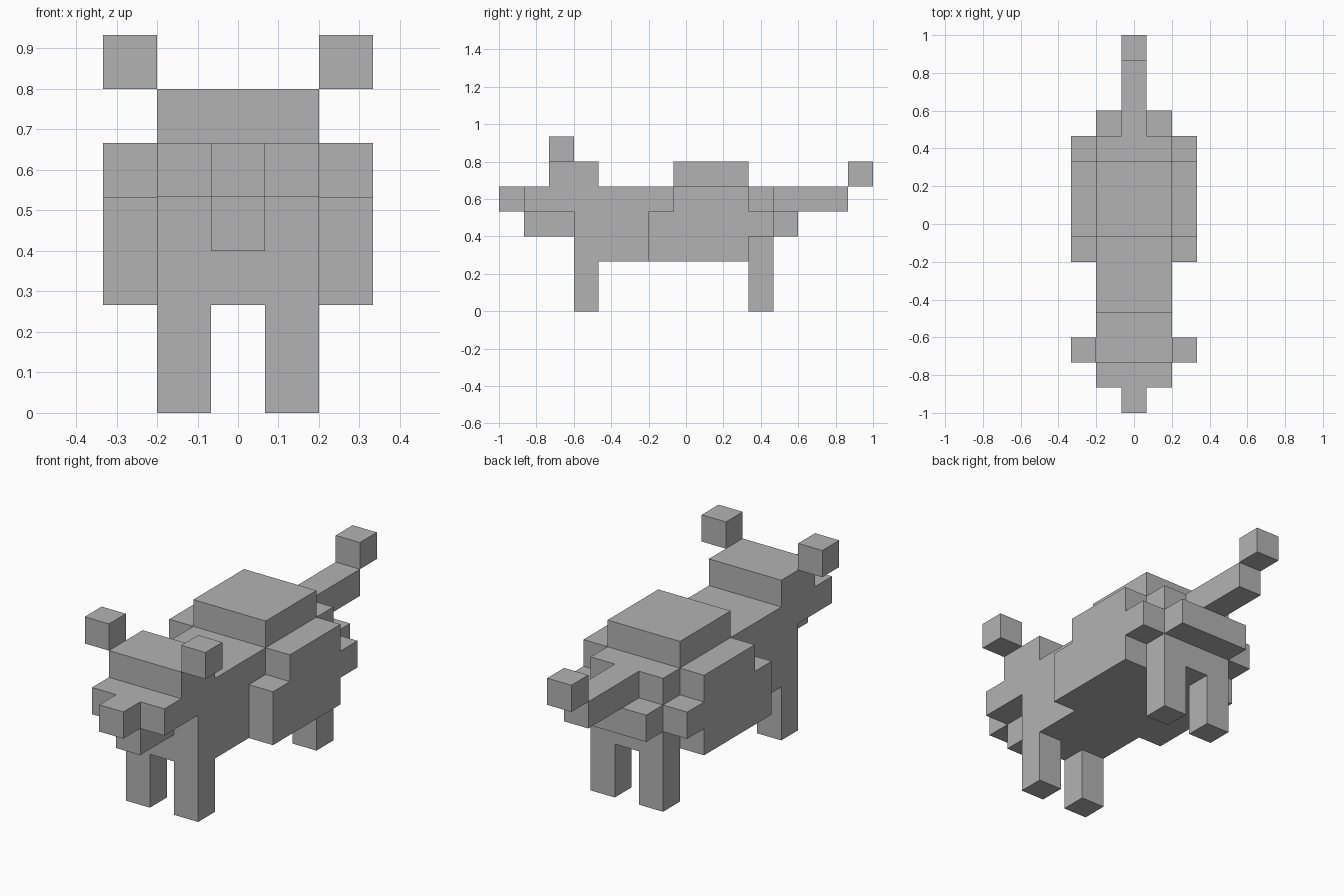
import bpy
import bmesh

cube = bpy.data.objects.get("Cube")
if cube:
    bpy.data.objects.remove(cube, do_unlink=True)

U = 2 / 15            # edge of one block
MID_X, MID_Y = 2.5, 7.5

grey = bpy.data.materials.new("plain grey")
grey.use_nodes = True
GREY = (0.45, 0.45, 0.45, 1)
grey.diffuse_color = GREY
grey.node_tree.nodes["Principled BSDF"].inputs["Base Color"].default_value = GREY


def slab(name, x0, x1, profile):
    """Extrude a (y, z) outline, in blocks, from x0 to x1."""
    bm = bmesh.new()
    verts = [bm.verts.new(((x0 - MID_X) * U, (y - MID_Y) * U, z * U)) for y, z in profile]
    face = bm.faces.new(verts)
    new = bmesh.ops.extrude_face_region(bm, geom=[face])["geom"]
    moved = [v for v in new if isinstance(v, bmesh.types.BMVert)]
    bmesh.ops.translate(bm, verts=moved, vec=((x1 - x0) * U, 0, 0))
    bmesh.ops.recalc_face_normals(bm, faces=bm.faces)
    mesh = bpy.data.meshes.new(name)
    bm.to_mesh(mesh)
    bm.free()
    mesh.materials.append(grey)
    obj = bpy.data.objects.new(name, mesh)
    bpy.context.collection.objects.link(obj)
    return obj


def block(name, x, y, z):
    """Box spanning the given block ranges."""
    return slab(name, *x, [(y[0], z[0]), (y[1], z[0]), (y[1], z[1]), (y[0], z[1])])


# Body, back hump and rump
block("torso", (1, 4), (3, 11), (2, 5))
block("back_hump", (1, 4), (7, 10), (5, 6))
block("rump", (1, 4), (11, 12), (3, 4))

# Head
block("muzzle", (1, 4), (1, 3), (4, 5))
block("head_top", (1, 4), (2, 4), (5, 6))
block("nose", (2, 3), (0, 1), (4, 5))
block("jaw", (2, 3), (1, 3), (3, 4))

# Tail
block("tail", (2, 3), (11, 14), (4, 5))
block("tail_tip", (2, 3), (14, 15), (5, 6))

# Paired parts: outer column, then leg column
FLANK = [(6, 2), (10, 2), (10, 3), (11, 3), (11, 4),
         (10, 4), (10, 5), (7, 5), (7, 4), (6, 4)]
for side, outer, inner in (("right", (0, 1), (1, 2)), ("left", (4, 5), (3, 4))):
    block(f"{side}_ear", outer, (2, 3), (6, 7))
    slab(f"{side}_flank", *outer, FLANK)
    block(f"{side}_front_leg", inner, (3, 4), (0, 2))
    block(f"{side}_back_leg", inner, (10, 11), (0, 2))
